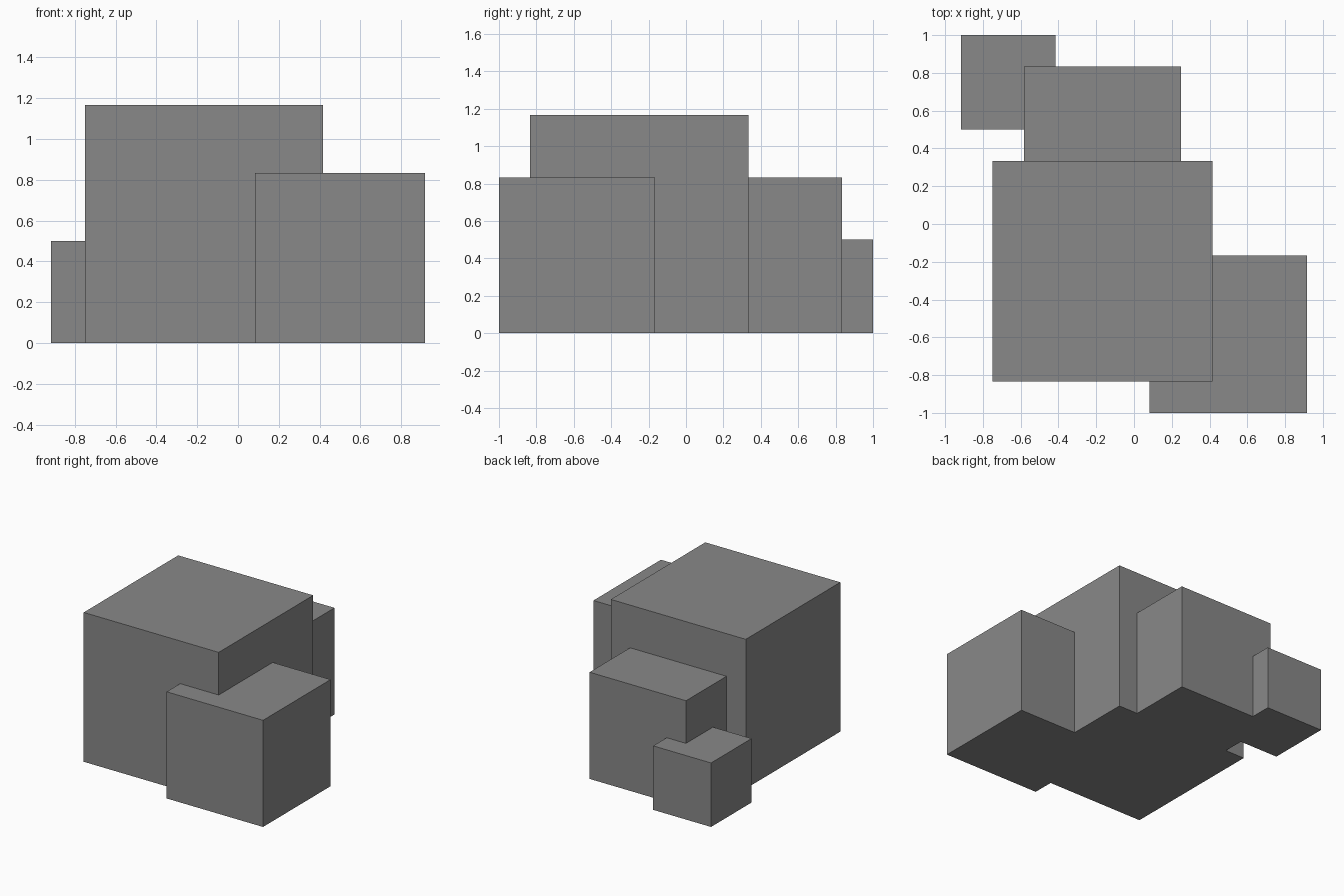
import bpy

old = bpy.data.objects.get("Cube")
if old:
    bpy.data.objects.remove(old, do_unlink=True)

UNIT = 1 / 6  # the blocks sit on a regular module

grey = bpy.data.materials.new("mid_grey")
grey.use_nodes = True
colour = (0.25, 0.25, 0.25, 1)
grey.diffuse_color = colour
bsdf = next(n for n in grey.node_tree.nodes if n.type == "BSDF_PRINCIPLED")
bsdf.inputs["Base Color"].default_value = colour


def block(name, x, y, size):
    """Cube standing on the ground, x and y being its lowest corner in modules."""
    side = size * UNIT
    bpy.ops.mesh.primitive_cube_add(
        size=side,
        location=(x * UNIT + side / 2, y * UNIT + side / 2, side / 2))
    obj = bpy.context.object
    obj.name = name
    bpy.ops.object.transform_apply(location=True, rotation=False, scale=False)
    obj.data.materials.append(grey)
    return obj


# Main mass and the three smaller masses grown into its corners
building = block("stepped_block_mass", -4.5, -5, 7)
wings = [
    block("front_wing", 0.5, -6, 5),
    block("back_wing", -3.5, 0, 5),
    block("small_annex", -5.5, 3, 3),
]

# Fuse the masses into one clean shell
for wing in wings:
    bpy.ops.object.select_all(action="DESELECT")
    building.select_set(True)
    bpy.context.view_layer.objects.active = building
    union = building.modifiers.new("join_" + wing.name, "BOOLEAN")
    union.operation = "UNION"
    union.solver = "EXACT"
    union.object = wing
    bpy.ops.object.modifier_apply(modifier=union.name)
    bpy.data.objects.remove(wing, do_unlink=True)
